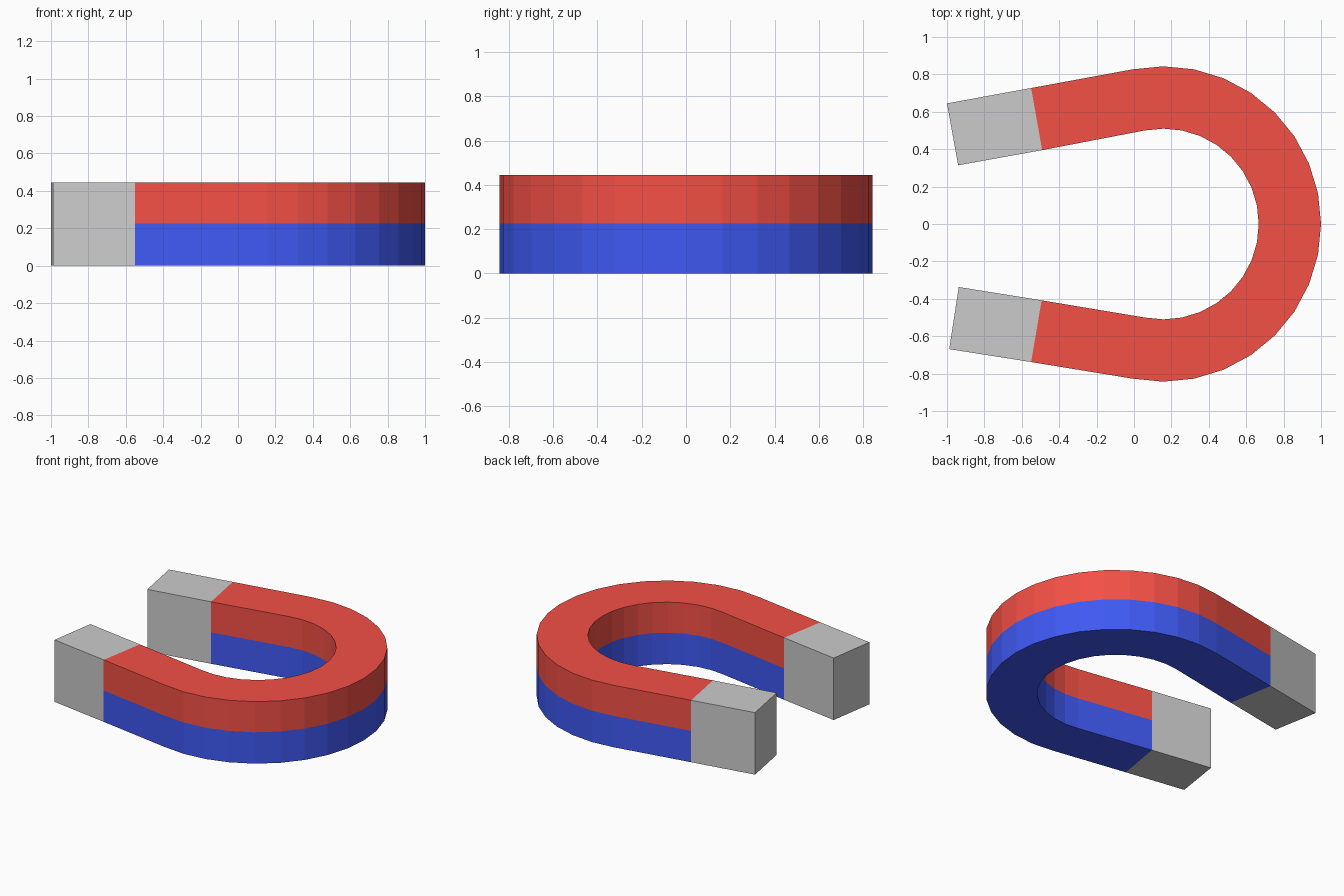
import bpy, bmesh
from math import cos, sin, radians
from mathutils import Vector

if "Cube" in bpy.data.objects:
    bpy.data.objects.remove(bpy.data.objects["Cube"])

HEIGHT, MID = 0.445, 0.225
CENTRE_X, R_OUT, R_IN = 0.157, 0.843, 0.51
STEP = 11.25


def paint(name, colour):
    mat = bpy.data.materials.new(name)
    mat.diffuse_color = (*colour, 1)
    mat.use_nodes = True
    mat.node_tree.nodes["Principled BSDF"].inputs["Base Color"].default_value = mat.diffuse_color
    return mat


def sweep(name, sections, levels, mats=(), end_cap=False):
    """Join (outer, inner) plan sections into a bar with the given heights."""
    bm = bmesh.new()
    rings = []
    for outer, inner in sections:
        ring = [bm.verts.new((*outer, z)) for z in levels]
        ring += [bm.verts.new((*inner, z)) for z in reversed(levels)]
        rings.append(ring)
    count = len(rings[0])
    middle = sum(levels) / len(levels)
    for a, b in zip(rings, rings[1:]):
        for i in range(count):
            j = (i + 1) % count
            face = bm.faces.new((a[i], a[j], b[j], b[i]))
            if len(mats) > 1:
                face.material_index = int(face.calc_center_median().z < middle)
    if end_cap:
        bm.faces.new(rings[-1])
    bmesh.ops.recalc_face_normals(bm, faces=bm.faces)
    mesh = bpy.data.meshes.new(name)
    bm.to_mesh(mesh)
    bm.free()
    for mat in mats:
        mesh.materials.append(mat)
    obj = bpy.data.objects.new(name, mesh)
    bpy.context.collection.objects.link(obj)
    return obj


def arc_section(k):
    a = radians(k * STEP)
    return tuple(Vector((CENTRE_X + r * cos(a), r * sin(a))) for r in (R_OUT, R_IN))


# Seams where the coloured bar meets the bare tips, and the tip ends
back_seam, back_end = ((-0.55, 0.727), (-0.491, 0.395)), ((-1.0, 0.645), (-0.94, 0.314))
front_seam, front_end = ((-0.55, -0.738), (-0.494, -0.408)), ((-0.988, -0.669), (-0.937, -0.337))

# Two-tone horseshoe bar
bend = [arc_section(k) for k in range(-9, 10)]
sweep("horseshoe_bar", [front_seam] + bend + [back_seam], (0, MID, HEIGHT),
      (paint("red", (0.9, 0.08, 0.06)), paint("blue", (0.05, 0.1, 0.9))))

# Bare metal tips
sweep("back_tip", [back_seam, back_end], (0, HEIGHT), end_cap=True)
sweep("front_tip", [front_seam, front_end], (0, HEIGHT), end_cap=True)
